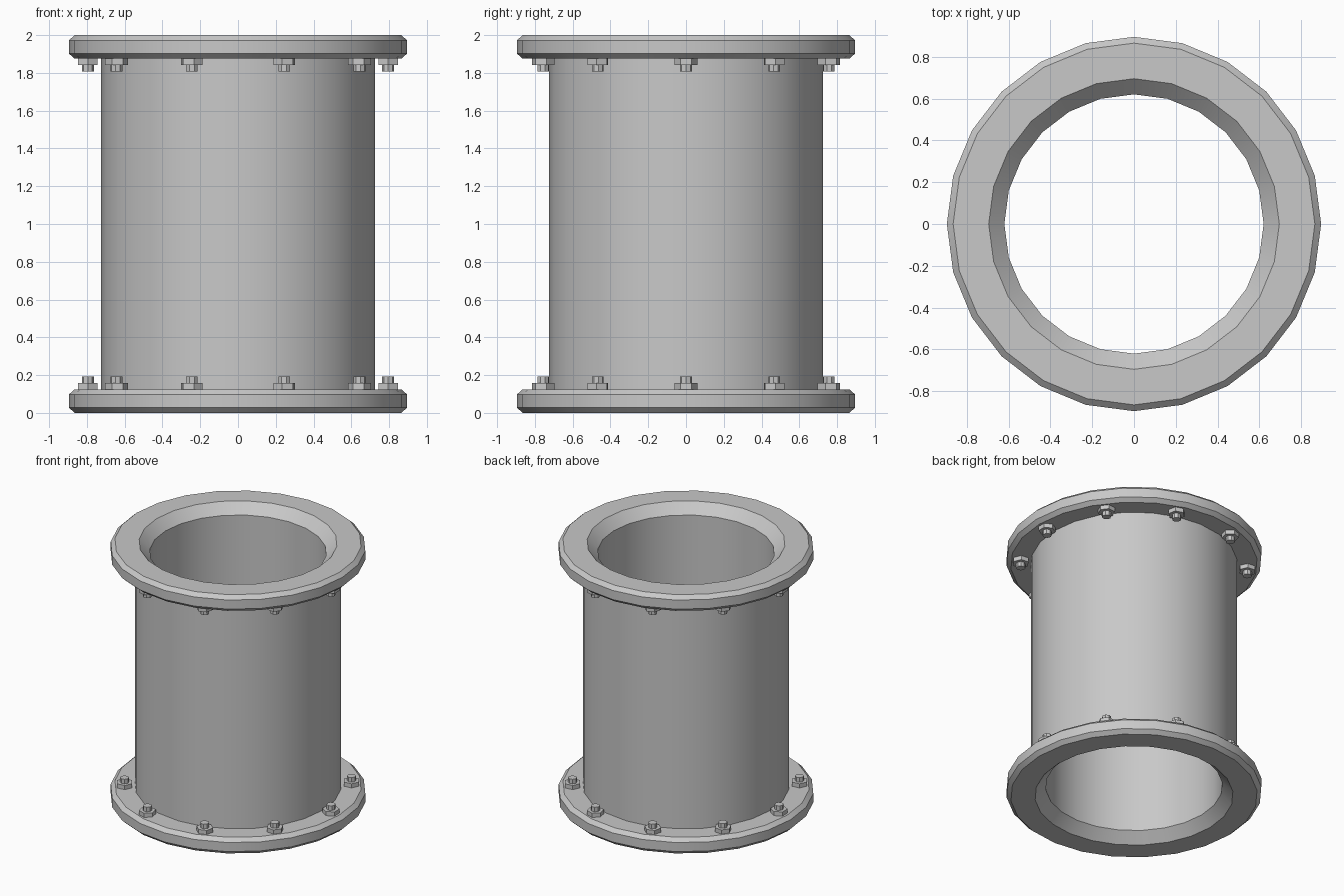
import bpy
import bmesh
from math import cos, sin, pi, radians
from mathutils import Matrix

cube = bpy.data.objects.get("Cube")
if cube:
    bpy.data.objects.remove(cube, do_unlink=True)

SIDES = 24
HEIGHT = 2.0
BOLTS = 10
BOLT_CIRCLE = 0.795

# Single painted-metal colour
GREY = (0.58, 0.58, 0.58, 1.0)
metal = bpy.data.materials.new("grey_metal")
metal.use_nodes = True
metal.diffuse_color = GREY
metal.node_tree.nodes["Principled BSDF"].inputs["Base Color"].default_value = GREY


def finish(name, bm):
    """Turn a bmesh into a named object with smooth shading and sharp edges."""
    bmesh.ops.recalc_face_normals(bm, faces=bm.faces)
    mesh = bpy.data.meshes.new(name)
    bm.to_mesh(mesh)
    bm.free()
    mesh.materials.append(metal)
    obj = bpy.data.objects.new(name, mesh)
    bpy.context.collection.objects.link(obj)
    bpy.ops.object.select_all(action="DESELECT")
    obj.select_set(True)
    bpy.context.view_layer.objects.active = obj
    bpy.ops.object.shade_smooth_by_angle(angle=radians(30))
    return obj


def lathe(name, profile):
    """Revolve an open (radius, height) profile about the z axis."""
    bm = bmesh.new()
    rings = [[bm.verts.new((r * cos(2 * pi * i / SIDES), r * sin(2 * pi * i / SIDES), z))
              for i in range(SIDES)] for r, z in profile]
    for low, high in zip(rings, rings[1:]):
        for i in range(SIDES):
            j = (i + 1) % SIDES
            bm.faces.new((low[i], low[j], high[j], high[i]))
    return finish(name, bm)


# Pipe: flared mouth, bevelled flange and straight wall, mirrored top to bottom
lower = [(0.62, 0.075), (0.695, 0), (0.865, 0), (0.895, 0.028),
         (0.895, 0.098), (0.865, 0.125), (0.724, 0.125)]
upper = [(r, HEIGHT - z) for r, z in reversed(lower)]
lathe("flanged_pipe", lower + upper + lower[:1])


def add_prism(bm, sides, radius, z0, z1, place):
    """Add an upright prism with a flat side facing outward."""
    made = bmesh.ops.create_cone(bm, cap_ends=True, segments=sides, radius1=radius,
                                 radius2=radius, depth=z1 - z0)["verts"]
    bmesh.ops.transform(bm, matrix=place @ Matrix.Translation((0, 0, (z0 + z1) / 2)),
                        verts=made)


# Rings of hex nuts with protruding bolt ends, on the inner face of each flange
for name, flip in (("lower_bolts", False), ("upper_bolts", True)):
    bm = bmesh.new()
    for i in range(BOLTS):
        place = (Matrix.Rotation(2 * pi * i / BOLTS, 4, "Z")
                 @ Matrix.Translation((BOLT_CIRCLE, 0, 0)))
        add_prism(bm, 6, 0.06, 0.12, 0.157, place)
        add_prism(bm, 8, 0.032, 0.15, 0.192, place)
    if flip:
        for v in bm.verts:
            v.co.z = HEIGHT - v.co.z
    finish(name, bm)
